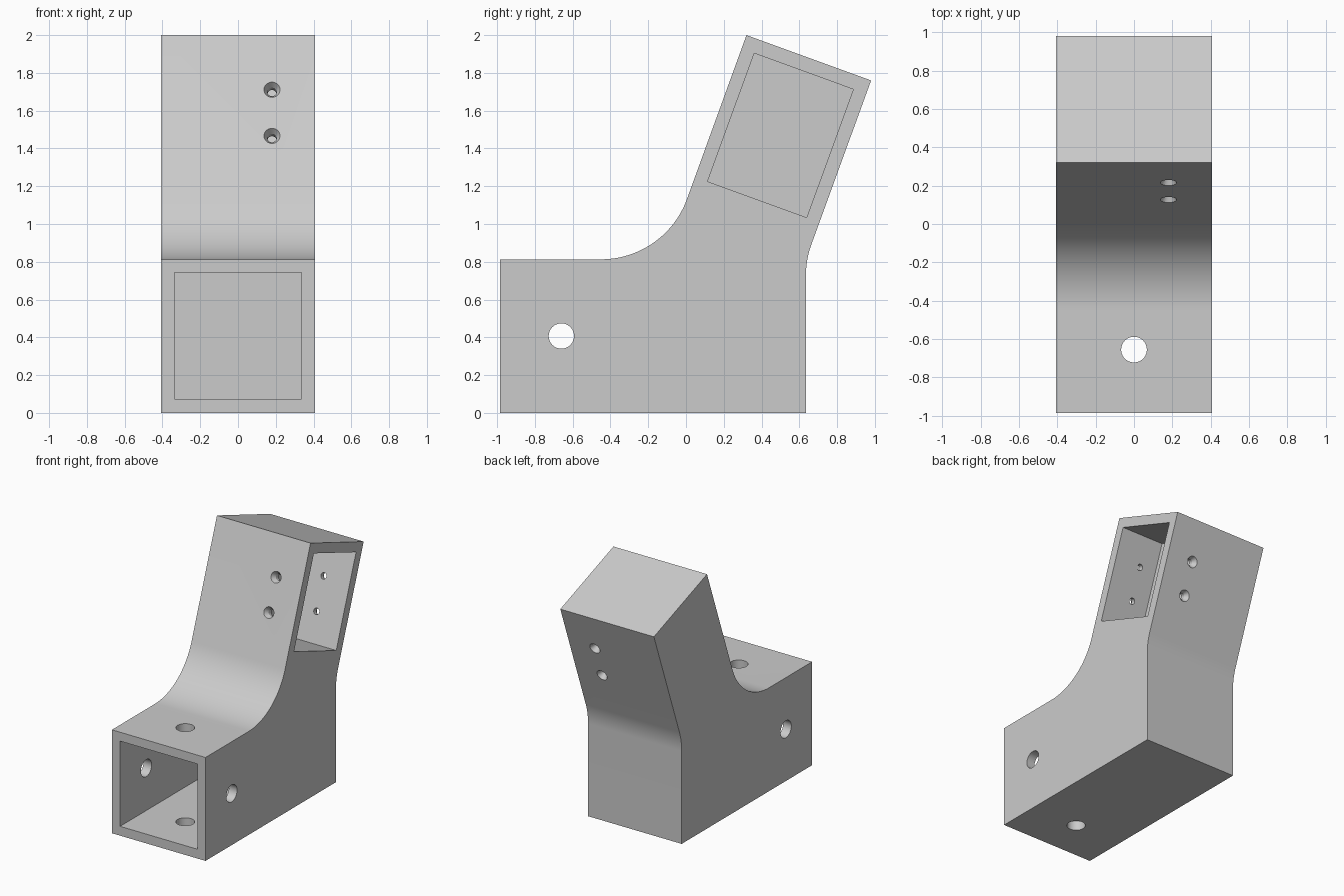
import bpy, bmesh
from math import sin, cos, radians, pi
from mathutils import Vector

if "Cube" in bpy.data.objects:
    bpy.data.objects.remove(bpy.data.objects["Cube"])

HALF = 0.407                                   # half width in x
TILT = radians(20)
UP = Vector((0, sin(TILT), cos(TILT)))         # along the tilted arm
ACROSS = Vector((0, cos(TILT), -sin(TILT)))    # across the arm, front to back
ARM_CENTRE = Vector((0, 0.5, 1.469))


def make(name, bm):
    bmesh.ops.recalc_face_normals(bm, faces=bm.faces)
    me = bpy.data.meshes.new(name)
    bm.to_mesh(me)
    bm.free()
    ob = bpy.data.objects.new(name, me)
    bpy.context.collection.objects.link(ob)
    return ob


def extrude_x(name, yz, x0, x1):
    bm = bmesh.new()
    face = bm.faces.new([bm.verts.new((x0, y, z)) for y, z in yz])
    ext = bmesh.ops.extrude_face_region(bm, geom=[face])
    verts = [v for v in ext["geom"] if isinstance(v, bmesh.types.BMVert)]
    bmesh.ops.translate(bm, verts=verts, vec=(x1 - x0, 0, 0))
    return make(name, bm)


def lathe(name, origin, axis, stations, n=40):
    """Closed round solid along an axis from (distance, radius) stations."""
    bm = bmesh.new()
    a = Vector(axis).normalized()
    u = a.orthogonal().normalized()
    w = a.cross(u)
    rings = [[bm.verts.new(Vector(origin) + a * d +
              (u * cos(2 * pi * i / n) + w * sin(2 * pi * i / n)) * r)
              for i in range(n)] for d, r in stations]
    for r0, r1 in zip(rings, rings[1:]):
        for i in range(n):
            j = (i + 1) % n
            bm.faces.new((r0[i], r0[j], r1[j], r1[i]))
    bm.faces.new(rings[0])
    bm.faces.new(rings[-1])
    return make(name, bm)


def arc(cy, cz, r, a0, a1, n):
    return [(cy + r * cos(radians(a0 + (a1 - a0) * i / n)),
             cz + r * sin(radians(a0 + (a1 - a0) * i / n))) for i in range(n + 1)]


# Side profile with the two fillets where the arm meets the base
R = 0.484
profile = [(-0.985, 0), (0.635, 0)]
profile += arc(0.635 + R, 0.727, R, 180, 160, 10)
profile += [(0.98, 1.76), (0.32, 2.0)]
profile += arc(-0.45, 0.813 + R, R, -20, -90, 28)
profile += [(-0.985, 0.813)]
bracket = extrude_x("angled_bracket", profile, -HALF, HALF)

# Square socket in the front and rectangular pocket in the arm's right side
socket = extrude_x("socket_cutter", [(-1.1, 0.073), (0.315, 0.073), (0.315, 0.743), (-1.1, 0.743)],
                   -0.336, 0.336)
corners = [ARM_CENTRE + ACROSS * s * 0.279 + UP * t * 0.361
           for s, t in ((-1, -1), (1, -1), (1, 1), (-1, 1))]
pocket = extrude_x("pocket_cutter", [(c.y, c.z) for c in corners], 0.037, 0.6)

# Round cross holes through the socket walls
cutters = [socket, pocket,
           lathe("side_hole_cutter", (-0.6, -0.66, 0.407), (1, 0, 0), [(0, 0.067), (1.2, 0.067)]),
           lathe("top_hole_cutter", (0, -0.655, -0.2), (0, 0, 1), [(0, 0.067), (1.2, 0.067)])]

# Two countersunk screw holes through the arm
H = 0.351
for s in (-1, 1):
    at = ARM_CENTRE + UP * s * 0.13 + Vector((0.18, 0, 0))
    cutters.append(lathe("screw_hole_cutter", at, ACROSS,
                         [(-H - 0.01, 0.0484), (-H + 0.035, 0.024),
                          (H - 0.035, 0.024), (H + 0.01, 0.0484)], 32))

bpy.context.view_layer.objects.active = bracket
for c in cutters:
    c.hide_render = True
    mod = bracket.modifiers.new("cut", 'BOOLEAN')
    mod.operation = 'DIFFERENCE'
    mod.solver = 'EXACT'
    mod.object = c
    bpy.ops.object.modifier_apply(modifier=mod.name)
for c in cutters:
    bpy.data.objects.remove(c)

bpy.ops.object.select_all(action='DESELECT')
bracket.select_set(True)
bpy.ops.object.shade_smooth_by_angle(angle=radians(25))
